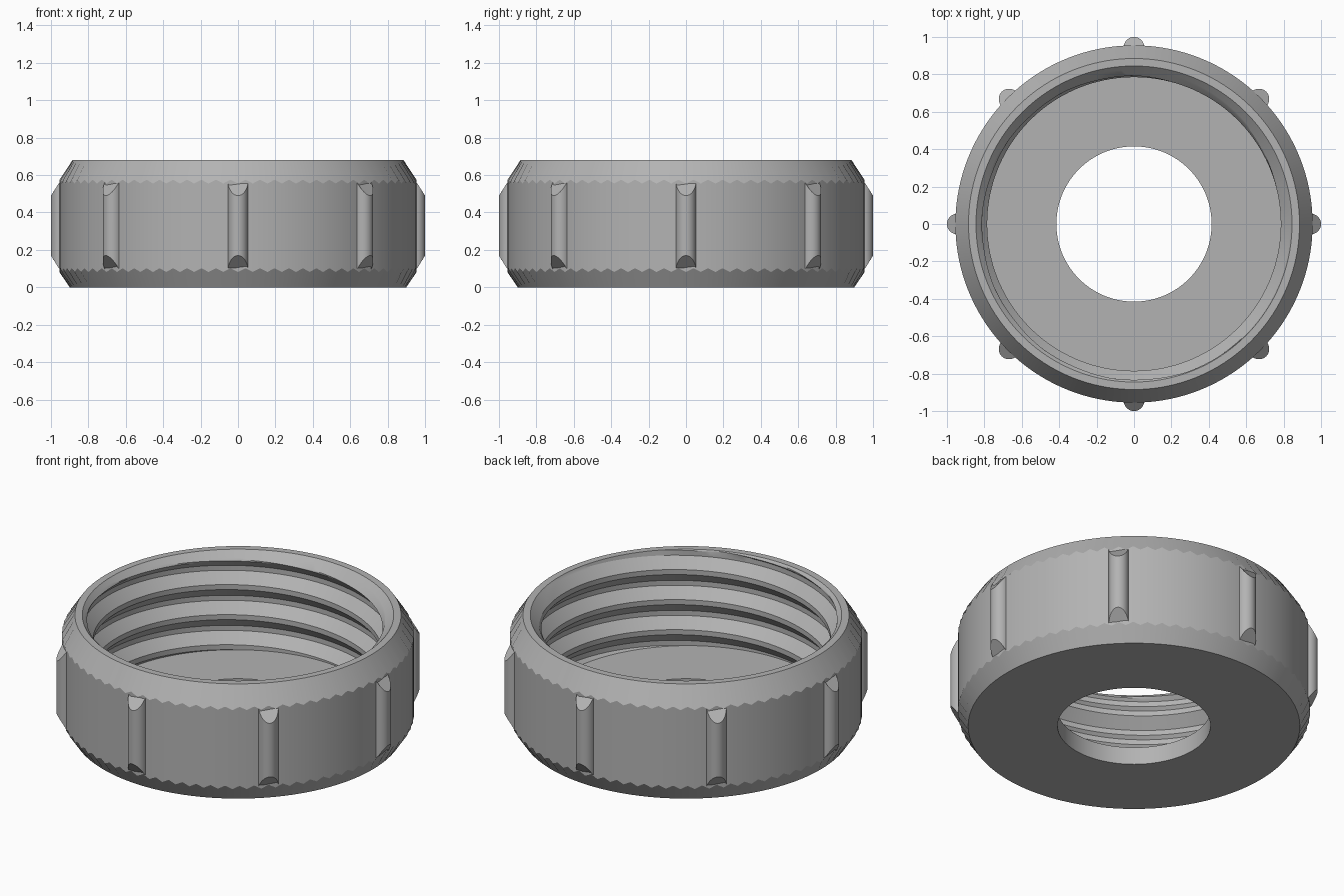
import bpy
import bmesh
from math import cos, sin, pi, hypot

old = bpy.data.objects.get("Cube")
if old:
    bpy.data.objects.remove(old)

HEIGHT, FLOOR, HOLE = 0.68, 0.105, 0.415
RIM_IN, RIM_OUT, BASE, WALL = 0.845, 0.885, 0.90, 0.955
CREST, ROOT, PITCH = 0.785, 0.84, 0.18
TEETH = 76
SEGMENTS = TEETH * 2

grey = bpy.data.materials.new("grey_plastic")
grey.use_nodes = True
colour = (0.45, 0.45, 0.45, 1)
grey.diffuse_color = colour
grey.node_tree.nodes["Principled BSDF"].inputs["Base Color"].default_value = colour


def finish(bm, name, angle):
    """Turn a bmesh into a shaded, coloured object."""
    mesh = bpy.data.meshes.new(name)
    bm.to_mesh(mesh)
    bm.free()
    mesh.materials.append(grey)
    obj = bpy.data.objects.new(name, mesh)
    bpy.context.collection.objects.link(obj)
    bpy.ops.object.select_all(action='DESELECT')
    obj.select_set(True)
    bpy.context.view_layer.objects.active = obj
    bpy.ops.object.shade_smooth_by_angle(angle=angle)
    return obj


def skin(bm, columns):
    """Join neighbouring columns of vertices with quads."""
    for a, b in zip(columns, columns[1:]):
        for i in range(len(a) - 1):
            bm.faces.new((a[i], a[i + 1], b[i + 1], b[i]))
    bmesh.ops.remove_doubles(bm, verts=bm.verts, dist=0.00005)


# Cap shell: lathed profile with finely toothed chamfer edges
bm = bmesh.new()
columns = []
for s in range(SEGMENTS + 1):
    t = 2 * pi * s / SEGMENTS
    tooth = 0.01 if s % 2 else -0.01
    profile = [(RIM_IN, HEIGHT), (RIM_OUT, HEIGHT), (WALL, 0.565 + tooth),
               (WALL, 0.092 + tooth), (BASE, 0), (HOLE, 0),
               (HOLE, FLOOR), (0.86, FLOOR)]
    columns.append([bm.verts.new((r * cos(t), r * sin(t), z)) for r, z in profile])
skin(bm, columns)
bmesh.ops.reverse_faces(bm, faces=bm.faces)
shell = finish(bm, "cap_shell", 0.4)


# Inner wall: helical thread with a countersunk mouth
FLAT, SLOPE, STEPS = 0.03, 0.06, 8


def thread_radius(z, turn):
    phase = (z - 0.48 - PITCH * (turn - 125 / 360) + PITCH / 2) % PITCH - PITCH / 2
    depth = min(max((abs(phase) - FLAT / 2) / SLOPE, 0), 1)
    mouth = RIM_IN - (HEIGHT - z)
    return max(CREST + (ROOT - CREST) * depth, mouth)


row_offsets = []
for n in range(-4, 5):
    middle = 0.48 + n * PITCH
    row_offsets += [middle - FLAT / 2 - SLOPE * (1 - k / STEPS) for k in range(STEPS + 1)]
    row_offsets += [middle + FLAT / 2 + SLOPE * k / STEPS for k in range(STEPS + 1)]

bm = bmesh.new()
columns = []
for s in range(SEGMENTS + 1):
    turn = s / SEGMENTS
    t = 2 * pi * turn
    column = []
    for offset in row_offsets:
        z = min(max(offset + PITCH * (turn - 125 / 360), FLOOR), HEIGHT)
        r = thread_radius(z, turn)
        column.append(bm.verts.new((r * cos(t), r * sin(t), z)))
    columns.append(column)
skin(bm, columns)
bmesh.ops.dissolve_degenerate(bm, edges=bm.edges, dist=0.00005)
# Face towards the axis
inward = [f for f in bm.faces
          if f.normal.xy.dot(f.calc_center_median().xy) > 0]
bm.normal_update()
inward = [f for f in bm.faces
          if f.normal.xy.dot(f.calc_center_median().xy) > 0]
bmesh.ops.reverse_faces(bm, faces=inward)
finish(bm, "inner_thread", 0.4)


# Grip ribs: eight rounded bars whose ends follow the chamfer cones
def grip_rib(index):
    t = index * pi / 4
    bm = bmesh.new()
    lower, upper = [], []
    for k in range(21):
        a = (k / 20 - 0.5) * pi * 1.15
        u, v = 0.945 + 0.055 * cos(a), 0.055 * sin(a)
        r = max(hypot(u, v), WALL + 0.002)
        x, y = u * cos(t) - v * sin(t), u * sin(t) + v * cos(t)
        lower.append(bm.verts.new((x, y, (r - BASE) * 1.7)))
        upper.append(bm.verts.new((x, y, HEIGHT - (r - RIM_OUT) / 0.605)))
    for i in range(20):
        bm.faces.new((lower[i], lower[i + 1], upper[i + 1], upper[i]))
        # End caps are strips reaching back into the wall
    bm.faces.new(upper)
    bm.faces.new(lower[::-1])
    bm.faces.new((lower[-1], lower[0], upper[0], upper[-1]))
    finish(bm, f"grip_rib_{index + 1}", 0.4)


for i in range(8):
    grip_rib(i)
